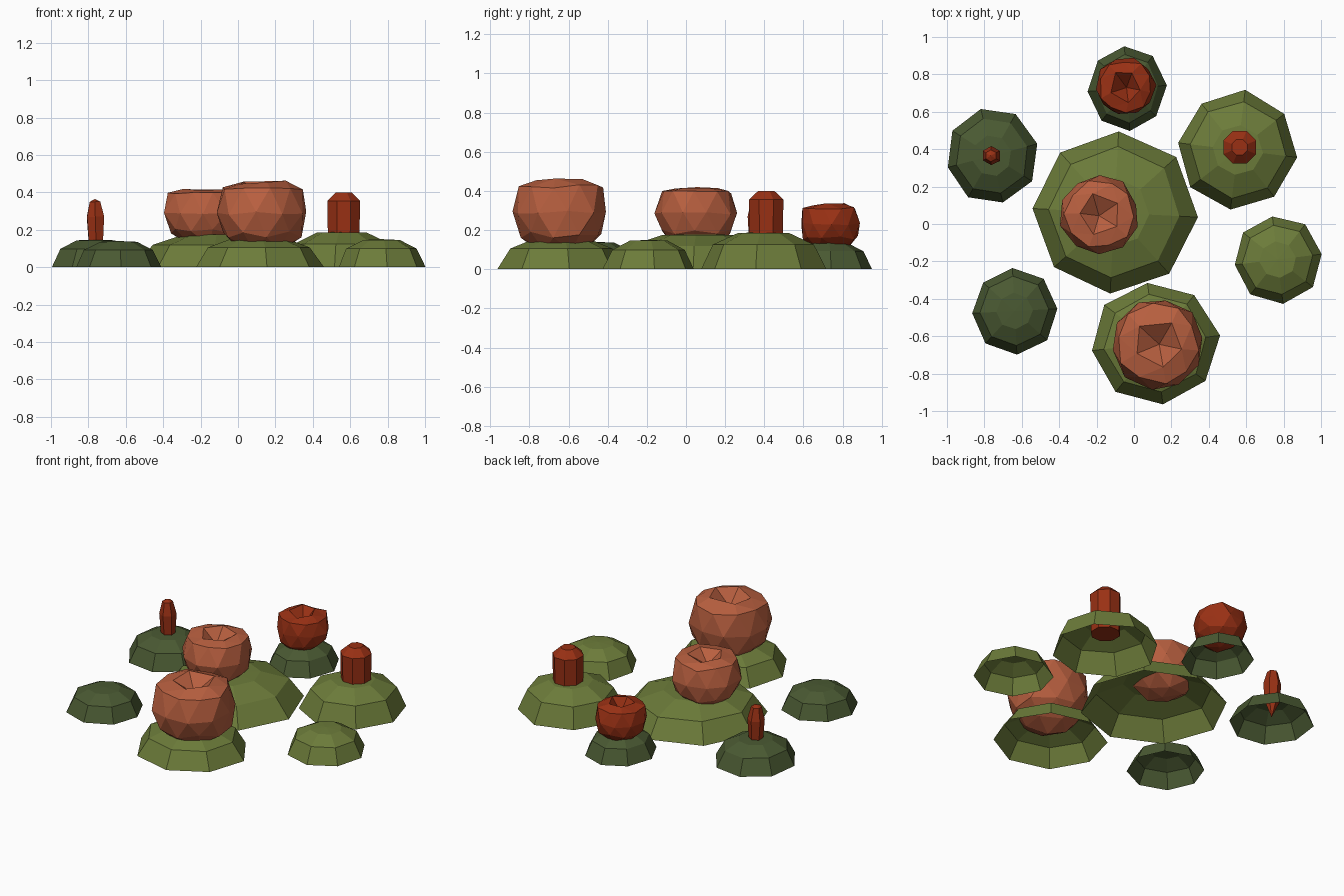
import bpy, bmesh, math, random
from mathutils import Vector

random.seed(4)
if "Cube" in bpy.data.objects:
    bpy.data.objects.remove(bpy.data.objects["Cube"])


def material(name, r, g, b):
    m = bpy.data.materials.new(name)
    m.use_nodes = True
    m.diffuse_color = (r, g, b, 1)
    m.node_tree.nodes["Principled BSDF"].inputs["Base Color"].default_value = (r, g, b, 1)
    return m


moss = material("moss green", 0.15, 0.2, 0.042)
forest = material("dark green", 0.068, 0.1, 0.032)
coral = material("coral", 0.48, 0.115, 0.05)
rust = material("rust red", 0.32, 0.03, 0.007)


def finish(bm, name, mat, location):
    bmesh.ops.recalc_face_normals(bm, faces=bm.faces)
    mesh = bpy.data.meshes.new(name)
    bm.to_mesh(mesh)
    bm.free()
    mesh.materials.append(mat)
    ob = bpy.data.objects.new(name, mesh)
    ob.location = location
    bpy.context.collection.objects.link(ob)
    return ob


def lathe(name, mat, x, y, profile, sides, start, ratio=1.0, wobble=0.0):
    """Revolve (radius, z) pairs; a zero radius becomes a single pole."""
    bm = bmesh.new()
    rings = []
    for radius, z in profile:
        if radius == 0:
            rings.append([bm.verts.new((0, 0, z))] * sides)
            continue
        ring = []
        for i in range(sides):
            a = math.radians(start) + math.tau * i / sides
            r = radius * (1 + random.uniform(-wobble, wobble))
            ring.append(bm.verts.new((r * ratio * math.cos(a), r * math.sin(a), z)))
        rings.append(ring)
    for low, high in zip(rings, rings[1:]):
        for i in range(sides):
            j = (i + 1) % sides
            corners = dict.fromkeys((low[i], low[j], high[j], high[i]))
            bm.faces.new(list(corners))
    return finish(bm, name, mat, (x, y, 0))


def mound(name, mat, x, y, radius, height, start, ratio=1.0):
    """Open-bottomed eight-sided dome."""
    steps = ((1, 0), (0.8, 0.66), (0.42, 0.97), (0, 1))
    lathe(name, mat, x, y, [(radius * r, height * z) for r, z in steps],
          8, start, ratio, 0.02)


def dented_ball(name, mat, x, y, z, radius, half_height, dent, jitter):
    """Faceted ball with its crown flattened and its pole pushed in."""
    bm = bmesh.new()
    bmesh.ops.create_icosphere(bm, subdivisions=2, radius=1)
    for v in bm.verts:
        level = v.co.z
        if level > 0.95:
            v.co.z = 0.7 - dent
        elif level > 0.8:
            v.co.z = 0.7
        elif level > 0.4:
            v.co.z = 0.57
        v.co += Vector([random.uniform(-jitter, jitter) for _ in range(3)])
        v.co = Vector((v.co.x * radius, v.co.y * radius, v.co.z * half_height))
    ob = finish(bm, name, mat, (x, y, z))
    ob.rotation_euler.z = random.uniform(0, math.tau)


# Leafy mounds
mound("center_mound", moss, -0.105, 0.06, 0.44, 0.18, 87)
mound("back_left_mound", moss, 0.555, 0.395, 0.32, 0.19, 83)
mound("front_mound", moss, 0.113, -0.637, 0.33, 0.16, 97, 1.04)
mound("left_mound", moss, 0.768, -0.19, 0.235, 0.15, 97)
mound("back_mound", forest, -0.037, 0.725, 0.23, 0.14, 94, 0.91)
mound("back_right_mound", forest, -0.76, 0.365, 0.26, 0.148, 104, 0.95)
mound("front_right_mound", forest, -0.638, -0.465, 0.23, 0.14, 93)

# Round blooms sunk into the mounds
dented_ball("front_bloom", coral, 0.13, -0.64, 0.29, 0.245, 0.235, 0.35, 0.04)
dented_ball("center_bloom", coral, -0.185, 0.05, 0.285, 0.21, 0.19, 0.35, 0.04)
dented_ball("back_bloom", rust, -0.045, 0.735, 0.23, 0.16, 0.145, 0.5, 0.05)

# Blunt octagonal stalk
lathe("stalk_bloom", rust, 0.565, 0.41,
      [(0, 0.1), (0.09, 0.1), (0.095, 0.355), (0.045, 0.4), (0, 0.4)], 8, 22.5)

# Slim bud tapering to a point below
bud = lathe("slim_bud", rust, -0.755, 0.365,
            [(0, 0.04), (0.045, 0.15), (0.053, 0.27), (0.032, 0.35), (0, 0.365)],
            6, 30, 1.0, 0.06)
bud.rotation_euler.y = -0.03
